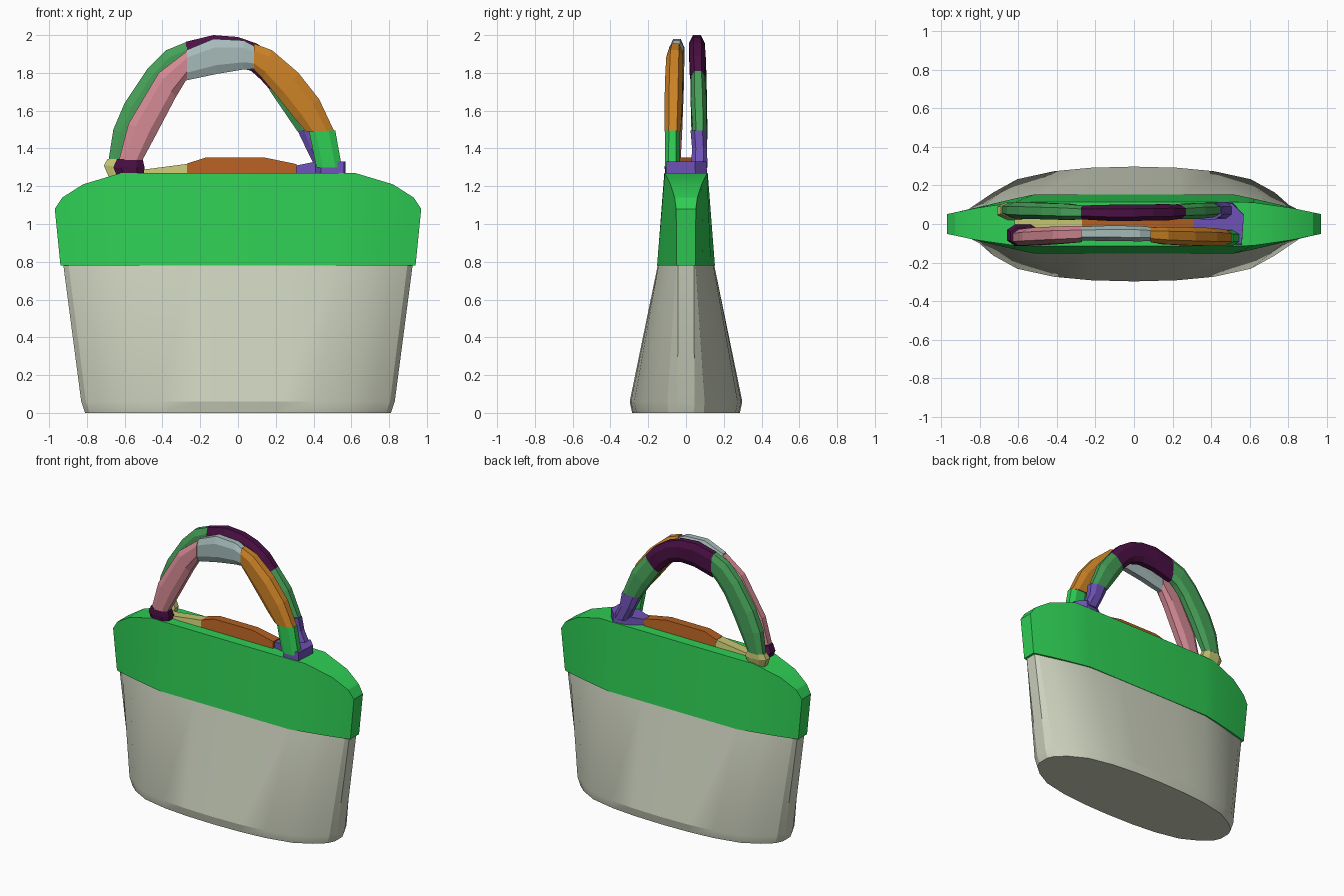
import bpy
import bmesh
import math

cube = bpy.data.objects.get("Cube")
if cube:
    bpy.data.objects.remove(cube, do_unlink=True)


def linear(c):
    c /= 255
    return c / 12.92 if c <= 0.04045 else ((c + 0.055) / 1.055) ** 2.4


def material(name, *rgb):
    m = bpy.data.materials.new(name)
    m.use_nodes = True
    col = tuple(linear(c) for c in rgb) + (1.0,)
    m.diffuse_color = col
    bsdf = m.node_tree.nodes["Principled BSDF"]
    bsdf.inputs["Base Color"].default_value = col
    bsdf.inputs["Roughness"].default_value = 0.7
    return m


BEIGE = material("beige", 205, 210, 190)
GREEN = material("bright green", 46, 206, 84)
FOREST = material("forest green", 70, 160, 88)
PLUM = material("plum", 74, 16, 68)
PINK = material("pink", 212, 138, 148)
GREY = material("blue grey", 166, 187, 186)
ORANGE = material("orange", 204, 130, 38)
RUST = material("rust", 178, 95, 34)
PURPLE = material("purple", 110, 82, 182)
KHAKI = material("khaki", 196, 196, 114)


def loft(name, rings, mat, smooth=False):
    """Bridge matching closed rings and cap both ends."""
    bm = bmesh.new()
    loops = [[bm.verts.new(p) for p in ring] for ring in rings]
    n = len(loops[0])
    for a, b in zip(loops, loops[1:]):
        for i in range(n):
            j = (i + 1) % n
            bm.faces.new((a[i], a[j], b[j], b[i]))
    bm.faces.new(loops[0])
    bm.faces.new(loops[-1])
    bmesh.ops.recalc_face_normals(bm, faces=bm.faces)
    me = bpy.data.meshes.new(name)
    bm.to_mesh(me)
    bm.free()
    me.materials.append(mat)
    ob = bpy.data.objects.new(name, me)
    bpy.context.collection.objects.link(ob)
    if smooth:
        bpy.ops.object.select_all(action='DESELECT')
        bpy.context.view_layer.objects.active = ob
        ob.select_set(True)
        bpy.ops.object.shade_smooth_by_angle(angle=math.radians(22))
    return ob


def four_way(quarter):
    """Mirror a quarter outline, from the +x end to the middle, into a closed ring."""
    half = quarter + [(-x, y) for x, y in quarter[-2::-1]]
    return half + [(x, -y) for x, y in reversed(half)]


# Lower body: lens plan below, blunter plan at the seam
lens = [(1, .15), (.97, .33), (.88, .55), (.73, .78), (.5, .92), (.27, .98), (0, 1)]
blunt = [(1, .28), (.97, .34), (.88, .48), (.75, .70), (.56, .97), (.27, 1), (0, 1)]
rings = []
for z, sx, sy, plan in ((0, .81, .285, lens), (.06, .83, .298, lens), (.785, .925, .149, blunt)):
    rings.append([(x * sx, y * sy, z) for x, y in four_way(plan)])
loft("lower_body", rings, BEIGE, True)

# Upper body: sections along x (bottom x, top x, top z, bottom half depth, top half depth)
half = [(.94, .97, 1.08, .05, .052), (.90, .93, 1.14, .062, .06), (.80, .82, 1.21, .09, .083),
        (.62, .62, 1.27, .132, .112), (.52, .52, 1.27, .153, .115)]
stations = [(-a, -b, *r) for a, b, *r in half] + half[::-1]
loft("upper_body", [[(xb, -wb, .78), (xt, -wt, zt), (xt, wt, zt), (xb, wb, .78)]
                    for xb, xt, zt, wb, wt in stations], GREEN, True)


def strap(name, mat, stations, c=.25):
    """Chamfered strap: stations of outer x, z, inner x, z, centre y, half depth."""
    section = [(0, 1 - 2 * c), (c, 1), (1 - c, 1), (1, 1 - 2 * c),
               (1, 2 * c - 1), (1 - c, -1), (c, -1), (0, 2 * c - 1)]
    loft(name, [[(xo + (xi - xo) * u, yc + h * v, zo + (zi - zo) * u) for u, v in section]
                for xo, zo, xi, zi, yc, h in stations], mat)


# Front handle
strap("front_handle_right_foot", PLUM, [
    (-.64, 1.25, -.50, 1.25, -.055, .055), (-.66, 1.30, -.495, 1.30, -.058, .055),
    (-.64, 1.345, -.505, 1.345, -.065, .045)])
strap("front_handle_right_side", PINK, [
    (-.63, 1.34, -.505, 1.34, -.07, .042), (-.58, 1.53, -.43, 1.48, -.065, .045),
    (-.42, 1.80, -.33, 1.67, -.057, .045), (-.27, 1.915, -.27, 1.77, -.052, .042)])
strap("front_handle_top", GREY, [
    (-.275, 1.92, -.275, 1.76, -.05, .036), (-.13, 1.98, -.11, 1.795, -.048, .04),
    (.03, 1.972, .03, 1.818, -.05, .04), (.09, 1.94, .085, 1.82, -.052, .036)])
strap("front_handle_left_side", ORANGE, [
    (.085, 1.955, .085, 1.815, -.056, .038), (.18, 1.92, .13, 1.77, -.06, .045),
    (.32, 1.80, .22, 1.66, -.064, .047), (.43, 1.66, .30, 1.56, -.067, .047),
    (.51, 1.49, .36, 1.49, -.07, .043)])
strap("front_handle_left_foot", GREEN, [
    (.515, 1.495, .375, 1.495, -.072, .038), (.55, 1.30, .415, 1.30, -.072, .04)])

# Back handle
strap("back_handle_right_foot", KHAKI, [
    (-.685, 1.25, -.55, 1.25, .06, .04), (-.71, 1.31, -.54, 1.30, .068, .043),
    (-.69, 1.345, -.56, 1.345, .072, .036)])
strap("back_handle_right_side", FOREST, [
    (-.685, 1.34, -.56, 1.34, .074, .036), (-.66, 1.50, -.50, 1.46, .071, .042),
    (-.60, 1.64, -.45, 1.56, .069, .043), (-.48, 1.82, -.37, 1.70, .066, .042),
    (-.38, 1.92, -.31, 1.77, .063, .042), (-.27, 1.965, -.27, 1.80, .06, .036)])
strap("back_handle_top", PLUM, [
    (-.275, 1.965, -.27, 1.79, .06, .036), (-.13, 2.0, -.12, 1.83, .058, .042),
    (0, 1.99, -.01, 1.835, .058, .042), (.10, 1.955, .07, 1.81, .06, .042),
    (.20, 1.89, .12, 1.765, .061, .042), (.27, 1.81, .17, 1.71, .063, .036)])
strap("back_handle_left_side", FOREST, [
    (.265, 1.815, .165, 1.71, .063, .036), (.37, 1.68, .24, 1.60, .067, .042),
    (.45, 1.49, .315, 1.49, .072, .036)])
strap("back_handle_left_foot", PURPLE, [
    (.455, 1.495, .315, 1.495, .066, .042), (.47, 1.40, .36, 1.40, .072, .04),
    (.52, 1.30, .41, 1.30, .07, .043)])

# Base linking both left handle feet
base = [(.44, -.108), (.56, -.108), (.57, .05), (.51, .113), (.42, .10),
        (.31, .03), (.31, -.025), (.41, -.05)]
loft("left_handle_base", [[(x, y, 1.25) for x, y in base],
                          [(x, y * .95, 1.33 if x > .35 else 1.31) for x, y in base]], PURPLE)


# Top closure: raised ridge and its side tab
def ridge(name, mat, pts):
    loft(name, [[(x, -.045, 1.25), (x, -w, z), (x, w, z), (x, .045, 1.25)]
                for x, z, w in pts], mat)


ridge("closure_ridge", RUST, [(-.27, 1.32, .036), (-.17, 1.352, .03), (.14, 1.352, .03), (.31, 1.317, .036)])
ridge("closure_tab", KHAKI, [(-.62, 1.285, .03), (-.50, 1.288, .035), (-.27, 1.318, .035)])
